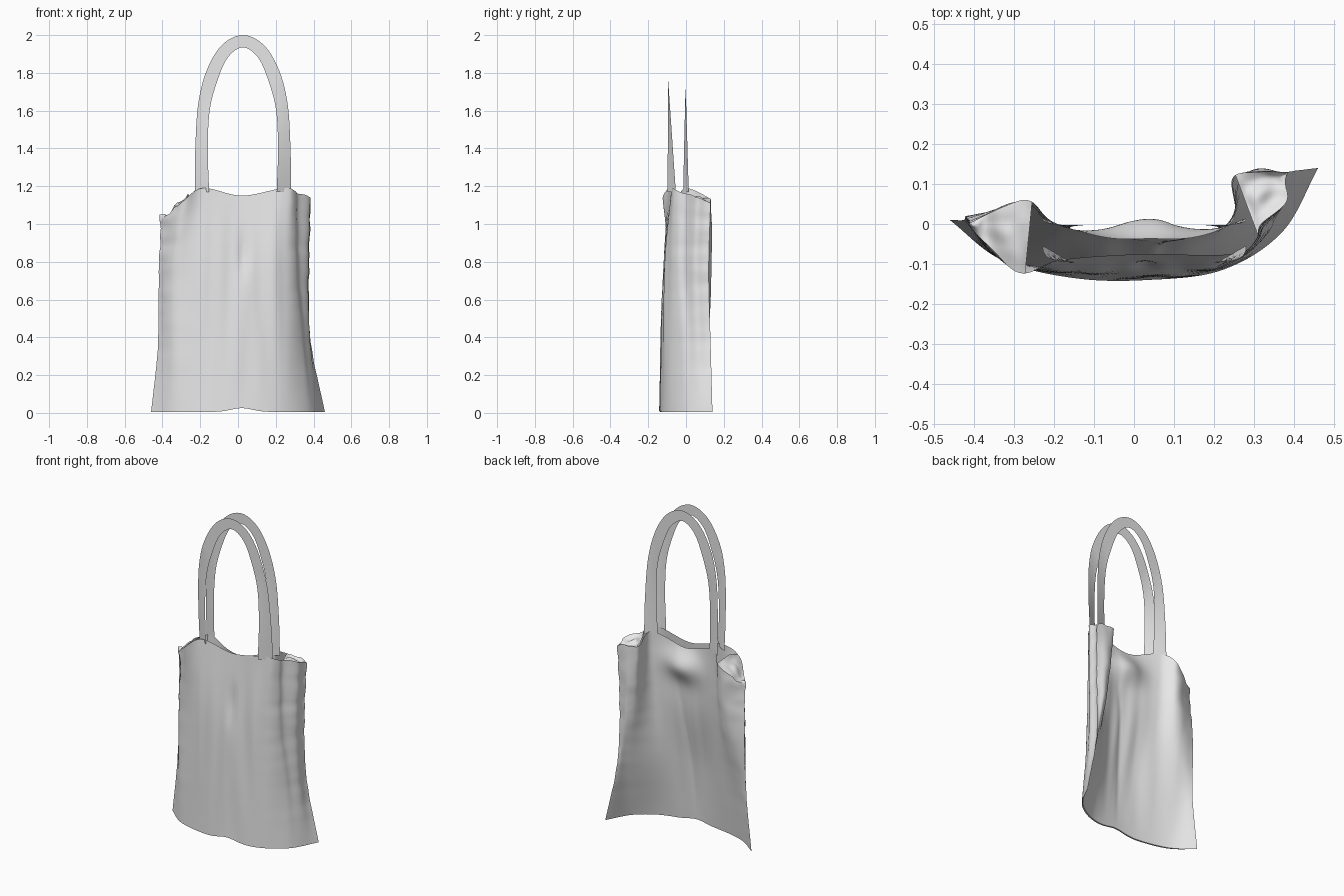
import bpy, bmesh, math
from mathutils import Vector, noise

cube = bpy.data.objects.get("Cube")
if cube:
    bpy.data.objects.remove(cube)

cloth = bpy.data.materials.new("pale grey cloth")
cloth.use_nodes = True
GREY = (0.8, 0.8, 0.8, 1)
cloth.diffuse_color = GREY
cloth.node_tree.nodes["Principled BSDF"].inputs["Base Color"].default_value = GREY

COLS, ROWS = 100, 90


def spline(pts, t):
    """Point at t (0 to 1) on an open curve through the given points."""
    last = len(pts) - 1
    i = min(int(t * last), last - 1)
    f = t * last - i
    b, c = pts[i], pts[i + 1]
    a = pts[i - 1] if i else b * 2 - c
    d = pts[i + 2] if i + 2 <= last else c * 2 - b
    return (b * 2 + (c - a) * f + (a * 2 - b * 5 + c * 4 - d) * f ** 2
            + (b * 3 - a - c * 3 + d) * f ** 3) / 2


def bump(x, centre, width):
    return math.exp(-((x - centre) / width) ** 2)


def add_grid(name, rows):
    """Smooth sheet from rows of points."""
    bm = bmesh.new()
    vs = [[bm.verts.new(p) for p in row] for row in rows]
    for r0, r1 in zip(vs, vs[1:]):
        for i in range(len(r0) - 1):
            bm.faces.new((r0[i], r0[i + 1], r1[i + 1], r1[i]))
    mesh = bpy.data.meshes.new(name)
    bm.to_mesh(mesh)
    bm.free()
    mesh.materials.append(cloth)
    ob = bpy.data.objects.new(name, mesh)
    bpy.context.collection.objects.link(ob)
    bpy.ops.object.select_all(action="DESELECT")
    ob.select_set(True)
    bpy.context.view_layer.objects.active = ob
    bpy.ops.object.shade_smooth_by_angle(angle=math.radians(50))


def section(*pts):
    return [Vector((x, y, 0)) for x, y in pts]


# Panel cross-sections, from the bottom seam to the rim, right to left seam
front_sections = [
    section((-.46, .01), (-.33, -.09), (-.15, -.135), (.03, -.14), (.22, -.115), (.37, -.02), (.46, .14)),
    section((-.425, .01), (-.33, -.09), (-.15, -.125), (.02, -.13), (.2, -.115), (.34, -.02), (.385, .13)),
    section((-.42, .02), (-.34, -.08), (-.18, -.115), (.01, -.115), (.2, -.105), (.31, -.04), (.375, .12)),
    section((-.41, .0), (-.29, -.12), (-.185, -.09), (.02, -.075), (.24, -.075), (.31, -.03), (.385, .13)),
]
back_sections = [
    section((-.46, .01), (-.33, -.08), (-.15, -.125), (.03, -.13), (.22, -.105), (.37, -.01), (.46, .14)),
    section((-.425, .01), (-.34, -.02), (-.16, -.075), (.02, -.095), (.2, -.045), (.34, .08), (.385, .13)),
    section((-.42, .02), (-.29, .035), (-.18, -.02), (.03, -.04), (.22, -.01), (.285, .11), (.375, .12)),
    section((-.41, .0), (-.27, .06), (-.19, .0), (.03, -.05), (.24, .0), (.25, .12), (.385, .13)),
]
front_rim = [1.02, 1.12, 1.19, 1.15, 1.19, 1.17, 1.12]
back_rim = [1.02, 1.13, 1.19, 1.13, 1.19, 1.14, 1.12]


def panel(sections, rim, is_front):
    """Rows of points for one cloth panel, with its folds."""
    heights = [Vector((0, 0, h)) for h in rim]
    rows = []
    for r in range(ROWS + 1):
        t = r / ROWS
        row = []
        for c in range(COLS + 1):
            u = c / COLS
            p = spline([spline(s, u) for s in sections], t)
            hem = 0.005 + 0.02 * bump(p.x, .02, .08)
            z = hem + (spline(heights, u).z - hem) * t
            inner = math.sin(math.pi * u)
            # Seam puckers and rim crumples
            p.x += .01 * (1 - inner) * t * noise.noise((u * 3, 0, z * 14))
            edge = bump(u, 0, .16) + bump(u, 1, .16)
            p.y += .02 * edge * inner * t * noise.noise((p.x * 12, 3, z * 9))
            z += .02 * edge * t ** 8 * noise.noise((p.x * 25, p.y * 25, 1))
            # Long folds hanging from the handles
            swing = math.sin(math.pi * t) * inner
            p.y += .01 * swing * noise.noise((p.x * 13 + 4, 7 if is_front else 2, z * 1.2))
            if is_front:
                p.y += .015 * bump(z, .84, .12) * bump(p.x, .03, .03)
                # Rounded side and the groove in front of it
                p.x += .03 * t * bump(u, .93, .035)
                p.x -= .012 * t * bump(u, .87, .025)
            else:
                # Valley running down to the middle of the seam
                p.y -= .015 * swing * math.exp(-abs(p.x - .02 - .1 * t ** 2) / .04)
                # Slack hanging outward between the handles
                p.y += .06 * bump(z, 1.02, .09) * bump(p.x, .04, .11)
                # Rounded outer side of the end fold
                p.y += .02 * t * (1 - t ** 6) * bump(u, .92, .06)
            row.append(Vector((p.x, p.y, z)))
        rows.append(row)
    return rows


front = panel(front_sections, front_rim, True)
back = panel(back_sections, back_rim, False)
for i in (0, COLS):
    for f, b in zip(front, back):
        b[i] = f[i].copy()
add_grid("front_panel", front)
add_grid("back_panel", [row[::-1] for row in back])
add_grid("bottom_seam", [back[0], front[0]])


def fold(name, u0, u1, sag):
    """Cloth folded across from the front rim to the back rim."""
    steps = 14
    rows = []
    for k in range(steps + 1):
        s = k / steps
        row = []
        for c in range(int(u0 * COLS), int(u1 * COLS) + 1):
            p = front[-1][c].lerp(back[-1][c], s)
            p.z += math.sin(math.pi * s) * (.03 * noise.noise((p.x * 18, p.y * 18, 5)) - sag)
            row.append(p)
        rows.append(row)
    add_grid(name, rows)


fold("right_corner_fold", 0, .2, -.01)
fold("left_corner_fold", .84, 1, .02)

# Handles: flat ribbons, mirrored about their own middle
MIDDLE = .026
outer_half = [(-.228, 1.17), (-.226, 1.4), (-.21, 1.64), (-.163, 1.82), (-.082, 1.95), (MIDDLE, 2)]
inner_half = [(-.153, 1.17), (-.16, 1.4), (-.15, 1.6), (-.112, 1.75), (-.055, 1.88), (MIDDLE, 1.935)]


def arch(half):
    mirrored = [(2 * MIDDLE - x, z) for x, z in half[-2::-1]]
    return [Vector((x, 0, z)) for x, z in half + mirrored]


def handle(name, y_top, y_foot, twist):
    rows = []
    for k in range(97):
        t = k / 96
        out, inn = spline(arch(outer_half), t), spline(arch(inner_half), t)
        foot = max(0, 1 - (out.z - 1.15) / .62)
        row = []
        for w in range(5):
            p = out.lerp(inn, w / 4)
            p.y = y_top + (y_foot - y_top) * foot + twist * foot * (.5 - w / 4)
            row.append(p)
        rows.append(row)
    add_grid(name, rows)


handle("front_handle", -.095, -.075, .045)
handle("back_handle", -.003, .0, .03)
